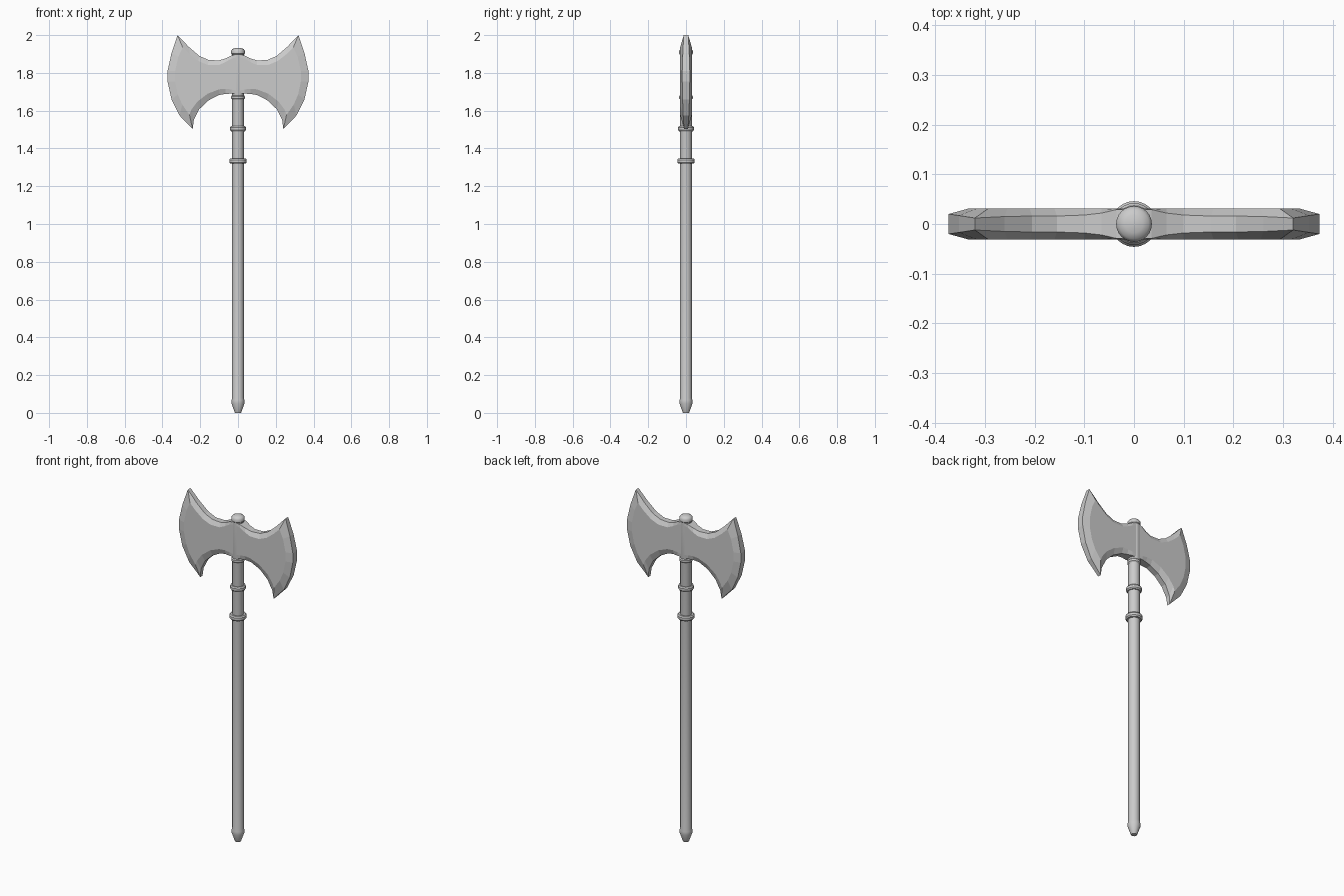
import bpy, bmesh, math


def make_object(name, bm):
    bmesh.ops.recalc_face_normals(bm, faces=bm.faces)
    me = bpy.data.meshes.new(name)
    bm.to_mesh(me)
    bm.free()
    ob = bpy.data.objects.new(name, me)
    bpy.context.collection.objects.link(ob)
    return ob


def lathe(name, profile, sides=24):
    bm = bmesh.new()
    rings = []
    for r, z in profile:
        rings.append([bm.verts.new((r * math.cos(2 * math.pi * i / sides),
                                    r * math.sin(2 * math.pi * i / sides), z))
                      for i in range(sides)])
    for a, b in zip(rings, rings[1:]):
        for i in range(sides):
            j = (i + 1) % sides
            bm.faces.new((a[i], a[j], b[j], b[i]))
    bm.faces.new(rings[0])
    bm.faces.new(rings[-1])
    ob = make_object(name, bm)
    bpy.context.view_layer.objects.active = ob
    ob.select_set(True)
    bpy.ops.object.shade_smooth_by_angle(angle=math.radians(35))
    ob.select_set(False)
    return ob


def ring(name, z, r, half):
    # rounded band around the shaft
    prof = [(0.029, z - half), (r - 0.005, z - half), (r, z - half * 0.5),
            (r, z + half * 0.5), (r - 0.005, z + half), (0.029, z + half)]
    return lathe(name, prof)


# Shaft with tapered foot
lathe("shaft", [(0.016, 0), (0.018, 0.004), (0.034, 0.05), (0.034, 0.068),
                (0.031, 0.08), (0.031, 1.68), (0.033, 1.69), (0.033, 1.905)])

# Bands and top knob
ring("lower_band", 1.333, 0.046, 0.014)
ring("upper_band", 1.505, 0.042, 0.014)
ring("head_collar", 1.67, 0.036, 0.012)
lathe("top_knob", [(0.03, 1.895), (0.036, 1.902), (0.036, 1.917),
                   (0.030, 1.926), (0.018, 1.931), (0.004, 1.933)])

# Blade half: outline x, z, half thickness / inset face x, z
FACE_Y = 0.031
outline = [
    (0.0, 1.90, 0.030), (0.035, 1.892, 0.029), (0.065, 1.877, 0.022), (0.10, 1.866, 0.018),
    (0.155, 1.868, 0.016), (0.205, 1.89, 0.016), (0.26, 1.937, 0.015),
    (0.32, 2.0, 0.012), (0.352, 1.905, 0.017), (0.373, 1.81, 0.020),
    (0.373, 1.755, 0.020), (0.352, 1.66, 0.018), (0.31, 1.575, 0.015),
    (0.24, 1.502, 0.010), (0.234, 1.55, 0.013), (0.205, 1.608, 0.016),
    (0.155, 1.655, 0.016), (0.10, 1.683, 0.018), (0.065, 1.689, 0.022),
    (0.035, 1.69, 0.029), (0.0, 1.69, 0.030)]
inset = [
    (0.0, 1.885), (0.035, 1.875), (0.065, 1.858), (0.10, 1.842),
    (0.16, 1.842), (0.21, 1.863), (0.255, 1.898),
    (0.293, 1.935), (0.316, 1.885), (0.333, 1.81),
    (0.333, 1.755), (0.318, 1.685), (0.295, 1.632),
    (0.257, 1.578), (0.247, 1.605), (0.215, 1.648),
    (0.16, 1.69), (0.10, 1.713), (0.065, 1.716),
    (0.035, 1.712), (0.0, 1.705)]

bm = bmesh.new()
rims = []
for s in (-1, 1):
    rim = [bm.verts.new((x, s * y, z)) for x, z, y in outline]
    face = [bm.verts.new((x, s * FACE_Y, z)) for x, z in inset]
    for i in range(len(rim) - 1):
        bm.faces.new((rim[i], rim[i + 1], face[i + 1], face[i]))
    bm.faces.new(face)
    rims.append(rim)
a, b = rims
for i in range(len(a) - 1):
    bm.faces.new((a[i], a[i + 1], b[i + 1], b[i]))
blade = make_object("double_blade", bm)
m = blade.modifiers.new("mirror", 'MIRROR')
m.use_axis = (True, False, False)
